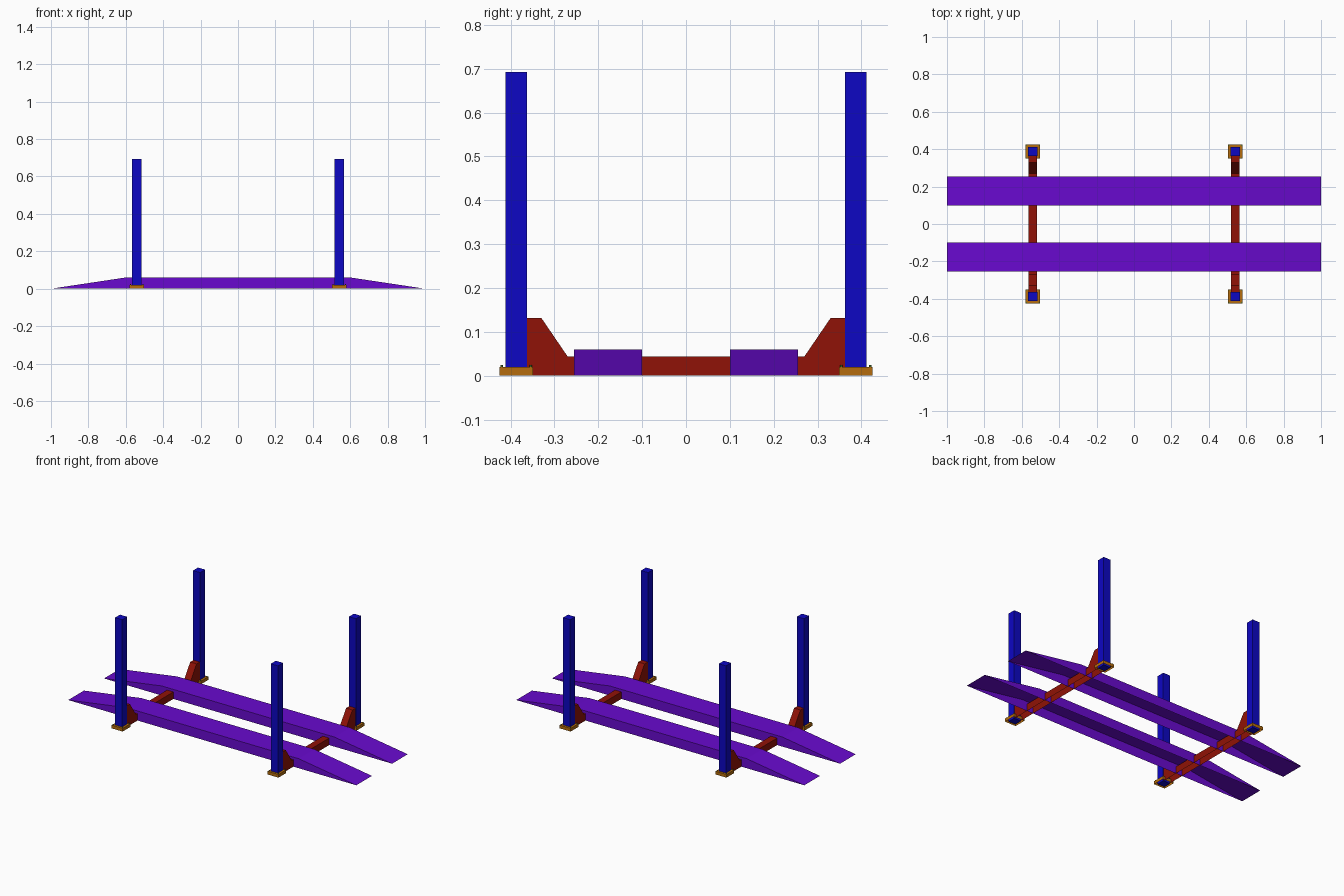
import bpy, bmesh
from mathutils import Matrix

if "Cube" in bpy.data.objects:
    bpy.data.objects.remove(bpy.data.objects["Cube"])


def material(name, color):
    m = bpy.data.materials.new(name)
    m.diffuse_color = (*color, 1)
    m.use_nodes = True
    m.node_tree.nodes["Principled BSDF"].inputs["Base Color"].default_value = m.diffuse_color
    return m


BLUE = material("post_blue", (0.004, 0.002, 0.55))
RED = material("beam_red", (0.28, 0.006, 0.002))
PURPLE = material("runway_purple", (0.14, 0.003, 0.62))
GOLD = material("plate_gold", (0.46, 0.15, 0.004))
GREEN = material("bolt_green", (0.08, 0.2, 0.03))


def finish(name, bm, mat, open_bottom=False):
    bmesh.ops.recalc_face_normals(bm, faces=bm.faces)
    if open_bottom:
        bm.normal_update()
        down = [f for f in bm.faces if f.normal.z < -0.9]
        bmesh.ops.delete(bm, geom=down, context="FACES")
    mesh = bpy.data.meshes.new(name)
    bm.to_mesh(mesh)
    bm.free()
    mesh.materials.append(mat)
    ob = bpy.data.objects.new(name, mesh)
    bpy.context.collection.objects.link(ob)
    return ob


def box(name, x, y, z0, z1, w, mat, open_bottom=False):
    bm = bmesh.new()
    m = Matrix.Translation((x, y, (z0 + z1) / 2)) @ Matrix.Diagonal((w, w, z1 - z0, 1))
    bmesh.ops.create_cube(bm, size=1, matrix=m)
    return finish(name, bm, mat, open_bottom)


def extrude(name, points, offset, mat):
    bm = bmesh.new()
    face = bm.faces.new([bm.verts.new(p) for p in points])
    new = bmesh.ops.extrude_face_region(bm, geom=[face])["geom"]
    verts = [g for g in new if isinstance(g, bmesh.types.BMVert)]
    bmesh.ops.translate(bm, verts=verts, vec=offset)
    return finish(name, bm, mat, True)


PX, PY = 0.541, 0.387

# Two runways with sloped ends, open underneath like pressed sheet
runway = [(-1, 0), (1, 0), (0.6, 0.06), (-0.6, 0.06)]
for side, y in (("front", -0.255), ("back", 0.1)):
    extrude(side + "_runway", [(x, y, z) for x, z in runway], (0, 0.155, 0), PURPLE)

# Cross beams with raised gusset ends, open underneath
half = [(0.364, 0), (0.364, 0.132), (0.33, 0.132), (0.27, 0.044)]
beam = half + [(-y, z) for y, z in reversed(half)]
for side, x in (("left", -PX), ("right", PX)):
    extrude(side + "_cross_beam", [(x - 0.022, y, z) for y, z in beam], (0.044, 0, 0), RED)

# Corner posts, base plates and anchor bolts
for xs, sx in (("left", -1), ("right", 1)):
    for ys, sy in (("front", -1), ("back", 1)):
        x, y = sx * PX, sy * PY
        tag = f"{ys}_{xs}_"
        box(tag + "post", x, y, 0, 0.693, 0.049, BLUE)
        box(tag + "base_plate", x, y, 0, 0.02, 0.076, GOLD, True)
        bm = bmesh.new()
        for bx in (-1, 1):
            for by in (-1, 1):
                bmesh.ops.create_cone(
                    bm, cap_ends=True, segments=6, radius1=0.003, radius2=0.003, depth=0.006,
                    matrix=Matrix.Translation((x + bx * 0.033, y + by * 0.033, 0.0215)))
        finish(tag + "anchor_bolts", bm, GREEN)
